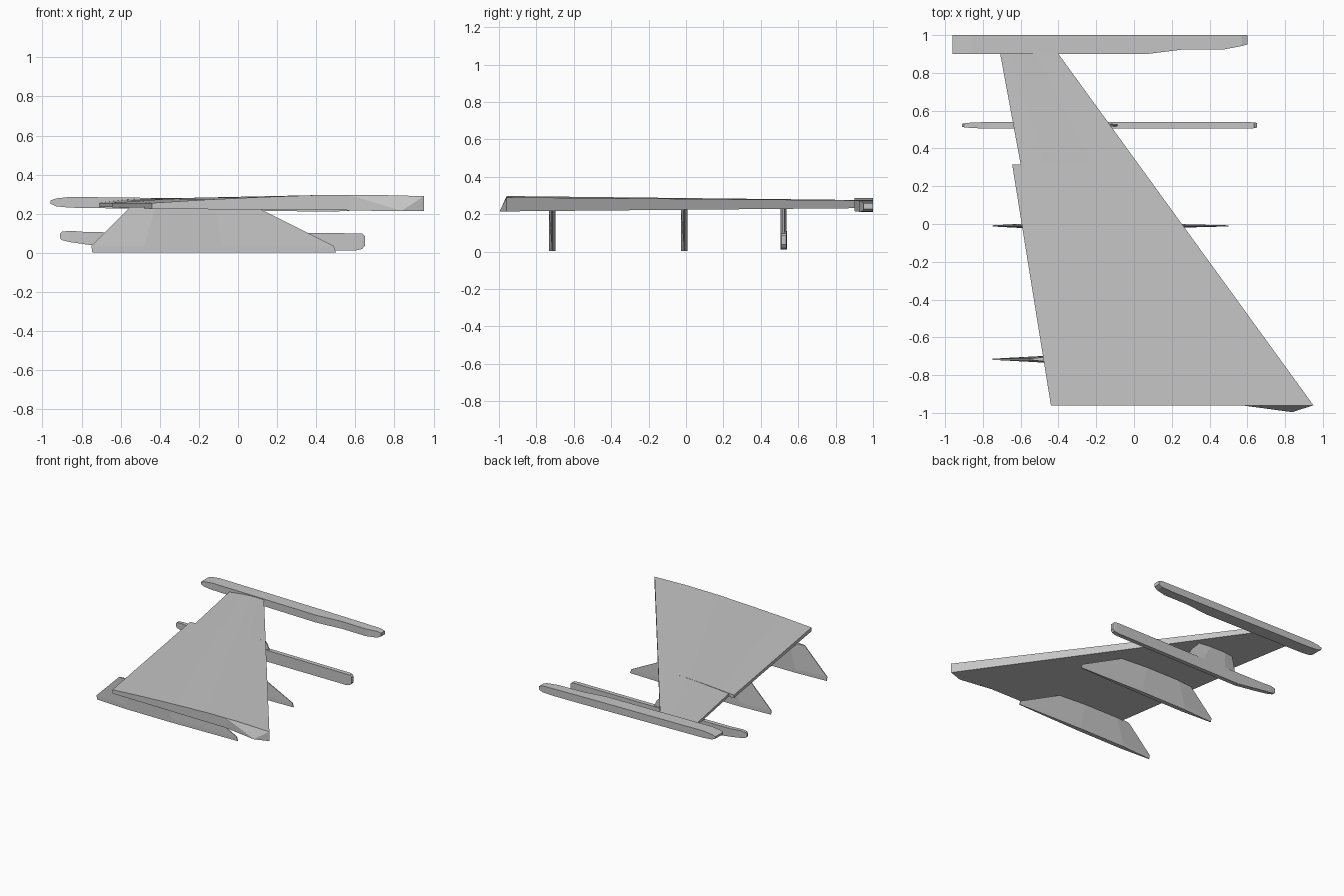
import bpy
import bmesh

cube = bpy.data.objects.get("Cube")
if cube:
    bpy.data.objects.remove(cube)

grey = bpy.data.materials.new("light grey paint")
grey.use_nodes = True
colour = (0.56, 0.56, 0.56, 1)
grey.diffuse_color = colour
grey.node_tree.nodes["Principled BSDF"].inputs["Base Color"].default_value = colour


def loft(name, loops):
    """Join closed loops of equal length into a capped solid."""
    bm = bmesh.new()
    rings = [[bm.verts.new(p) for p in loop] for loop in loops]
    n = len(rings[0])
    for a, b in zip(rings, rings[1:]):
        for i in range(n):
            j = (i + 1) % n
            bm.faces.new((a[i], a[j], b[j], b[i]))
    bm.faces.new(rings[0])
    bm.faces.new(rings[-1])
    bmesh.ops.recalc_face_normals(bm, faces=bm.faces)
    mesh = bpy.data.meshes.new(name)
    bm.to_mesh(mesh)
    bm.free()
    mesh.materials.append(grey)
    obj = bpy.data.objects.new(name, mesh)
    bpy.context.collection.objects.link(obj)
    return obj


def box_loft(name, stations):
    """Loft rectangles along x; each station is x, y0, y1, z0, z1."""
    return loft(name, [[(x, y0, z0), (x, y1, z0), (x, y1, z1), (x, y0, z1)]
                       for x, y0, y1, z0, z1 in stations])


# Wing: blunt leading edge, gently arched top, straight swept edges
ROOT_Y, TIP_Y = -0.96, 0.90
ROOT_TOP = (0.255, 0.272, 0.285, 0.295, 0.297, 0.29)
TIP_TOP = (0.255, 0.263, 0.270, 0.275, 0.276, 0.274)


def mix(a, b, t):
    return a + (b - a) * t


def wing_section(y, trailing_x):
    t = (y - ROOT_Y) / (TIP_Y - ROOT_Y)
    lead_x = mix(0.95, -0.40, t)
    steps = len(ROOT_TOP) - 1
    top = [(mix(trailing_x, lead_x, i / steps), y, mix(a, b, t))
           for i, (a, b) in enumerate(zip(ROOT_TOP, TIP_TOP))]
    return top + [(lead_x, y, mix(0.215, 0.232, t)),
                  (trailing_x, y, mix(0.225, 0.235, t))]


BREAK_Y = 0.315
loft("inner_wing", [wing_section(ROOT_Y, -0.44), wing_section(BREAK_Y, -0.645)])
loft("outer_wing", [wing_section(BREAK_Y, -0.60), wing_section(TIP_Y + 0.01, -0.71)])

# Sloped wedge at the front of the wing root
loft("root_fairing", [
    [(0.57, ROOT_Y, 0.295), (0.95, ROOT_Y, 0.29), (0.95, ROOT_Y, 0.215), (0.57, ROOT_Y, 0.217)],
    [(0.83, -0.995, 0.217), (0.84, -0.995, 0.217), (0.84, -0.995, 0.213), (0.83, -0.995, 0.213)],
])

# Wing tip launch rail
box_loft("tip_rail", [
    (-0.96, 0.90, 1.0, 0.252, 0.268),
    (-0.93, 0.90, 1.0, 0.238, 0.278),
    (-0.86, 0.90, 1.0, 0.231, 0.286),
    (0.07, 0.90, 1.0, 0.216, 0.275),
    (0.27, 0.925, 1.0, 0.213, 0.272),
    (0.48, 0.925, 1.0, 0.211, 0.268),
    (0.57, 0.942, 1.0, 0.215, 0.266),
    (0.60, 0.95, 1.0, 0.228, 0.256),
])

# Outer launch rail hung on a short strut
box_loft("outer_rail", [
    (-0.91, 0.515, 0.53, 0.075, 0.098),
    (-0.90, 0.512, 0.533, 0.065, 0.108),
    (-0.86, 0.508, 0.537, 0.055, 0.113),
    (-0.77, 0.505, 0.54, 0.042, 0.106),
    (-0.55, 0.505, 0.54, 0.012, 0.104),
    (0.60, 0.505, 0.54, 0.012, 0.10),
    (0.635, 0.507, 0.538, 0.020, 0.098),
    (0.65, 0.51, 0.535, 0.038, 0.085),
])


def pylon(name, y, rows, half_widths):
    """Blade with pointed ends; each row is z and x values from back to front."""
    loft(name, [[(x, y + w, z) for x, w in zip(xs, half_widths)]
                + [(x, y - w, z) for x, w in zip(xs[::-1], half_widths[::-1])]
                for z, xs in rows])


pylon("outer_strut", 0.522,
      [(0.09, (-0.53, -0.42, -0.22, -0.08)), (0.15, (-0.52, -0.42, -0.24, -0.11)),
       (0.245, (-0.50, -0.42, -0.30, -0.20))],
      (0.004, 0.016, 0.016, 0.004))

# Two matching inner pylons
PYLON_ROWS = [(0.003, (-0.745, -0.48, -0.08, 0.50)),
              (0.035, (-0.75, -0.48, -0.08, 0.49)),
              (0.235, (-0.55, -0.42, -0.12, 0.09))]
for label, y in (("middle_pylon", -0.01), ("inner_pylon", -0.716)):
    pylon(label, y, PYLON_ROWS, (0.003, 0.0175, 0.0175, 0.003))
